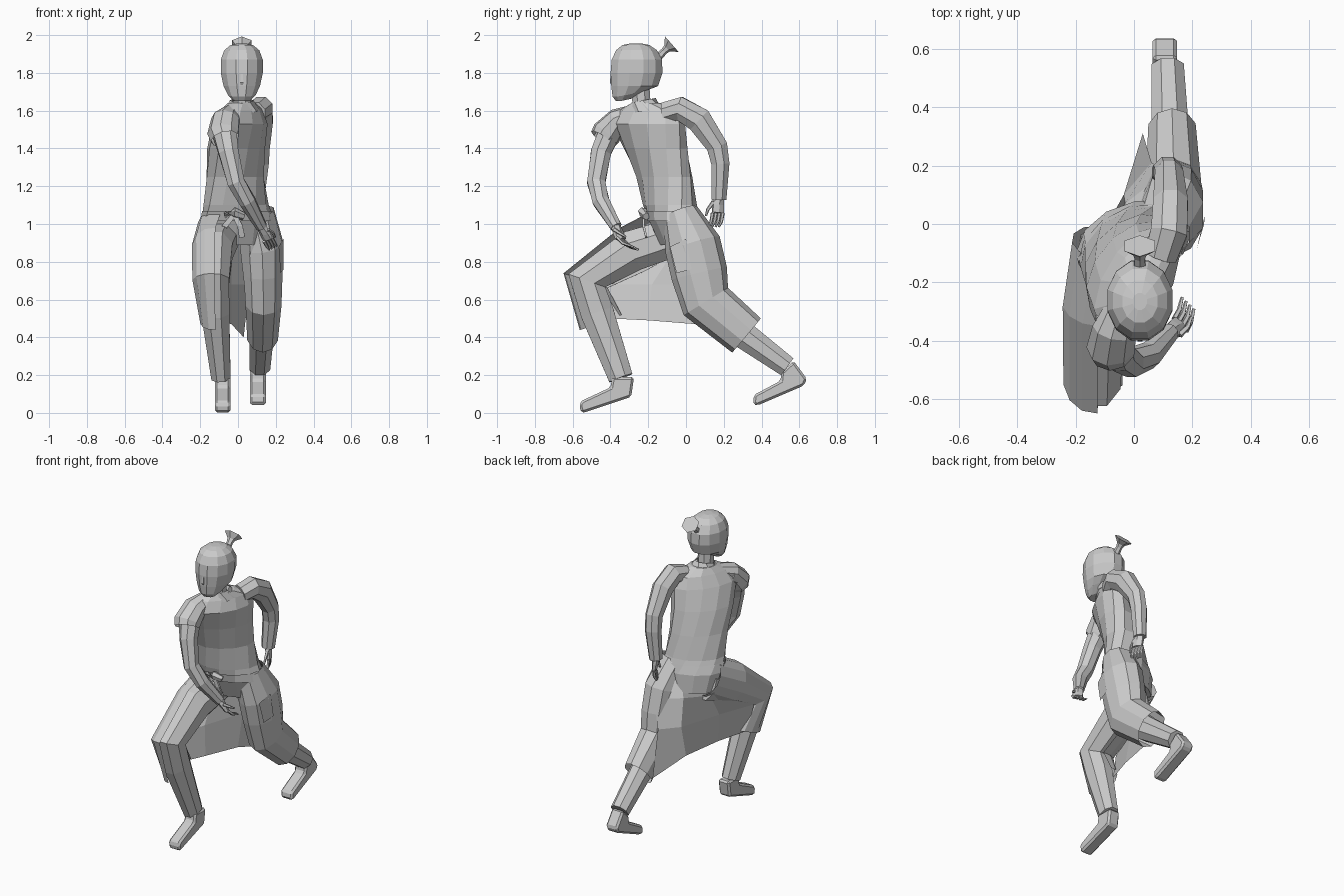
import bpy, bmesh, math
from mathutils import Vector as V


def make(name, verts, faces):
    me = bpy.data.meshes.new(name)
    me.from_pydata([tuple(v) for v in verts], [], faces)
    bm = bmesh.new()
    bm.from_mesh(me)
    bmesh.ops.recalc_face_normals(bm, faces=bm.faces)
    bm.to_mesh(me)
    bm.free()
    ob = bpy.data.objects.new(name, me)
    bpy.context.collection.objects.link(ob)
    return ob


def tube(name, stations, n=8, arc=None, caps=True, level=False):
    """Loft ellipses (x, y, z, side radius, depth radius, yaw) along a path."""
    pts = [V(s[:3]) for s in stations]
    verts, faces = [], []
    cols = n if arc is None else n + 1
    for i, s in enumerate(stations):
        a, b = pts[max(i - 1, 0)], pts[min(i + 1, len(pts) - 1)]
        if 0 < i < len(pts) - 1:
            t = (pts[i] - a).normalized() + (b - pts[i]).normalized()
        else:
            t = b - a
        t = V((0, 0, 1)) if level else t.normalized()
        yaw = math.radians(s[5]) if len(s) > 5 else 0
        side = V((math.cos(yaw), math.sin(yaw), 0))
        side = (side - t * side.dot(t)).normalized()
        up = t.cross(side)
        for k in range(cols):
            if arc:
                ang = math.radians(arc[0] + (arc[1] - arc[0]) * k / n)
            else:
                ang = 2 * math.pi * (k + 0.5) / n
            verts.append(pts[i] + side * s[3] * math.cos(ang) + up * s[4] * math.sin(ang))
    for i in range(len(pts) - 1):
        for k in range(n):
            k2 = (k + 1) % cols
            faces.append((i * cols + k, i * cols + k2, (i + 1) * cols + k2, (i + 1) * cols + k))
    if caps and arc is None:
        faces += [tuple(range(n)), tuple(range((len(pts) - 1) * n, len(pts) * n))]
    return make(name, verts, faces)


def foot(name, profile, x0, x1):
    """Side profile (y, z) extruded across x, with softened edges."""
    n = len(profile)
    verts = [(x, y, z) for x in (x0, x1) for y, z in profile]
    faces = [tuple(range(n)), tuple(range(n, 2 * n))]
    faces += [(i, (i + 1) % n, n + (i + 1) % n, n + i) for i in range(n)]
    ob = make(name, verts, faces)
    m = ob.modifiers.new("soft", "BEVEL")
    m.width, m.segments = 0.012, 1


def hand(name, wrist, tip, across, curl):
    """Palm, four curled fingers and a thumb."""
    w, e, a, c = V(wrist), V(tip), V(across).normalized(), V(curl)
    mid = w.lerp(e, 0.55)
    yaw = math.degrees(math.atan2(a.y, a.x))
    tube(name + "_palm", [(*w, .028, .024, yaw), (*w.lerp(e, .3), .036, .02, yaw),
                          (*mid, .036, .016, yaw)], 6)
    for i in range(4):
        p = mid + a * (i - 1.5) * 0.02
        q = p + (e - w) * 0.28 + c * 0.3
        tube(f"{name}_finger_{i}", [(*p, .010, .010), (*q, .009, .009),
                                    (*(q + (e - w) * 0.17 + c * 0.6), .006, .006)], 5)
    p = w.lerp(e, 0.2) + a * 0.028
    tube(name + "_thumb", [(*p, .012, .012), (*(p + a * .02 + (e - w) * .25 + c * .5), .009, .009),
                           (*(p + a * .02 + (e - w) * .45 + c * .9), .006, .006)], 5)


# Head: rings whose back rises, so the jaw slopes up from the chin
head = tube("head", [(.02, -.33, 1.65, .045, .042), (.02, -.30, 1.675, .075, .092),
                     (.02, -.272, 1.73, .10, .128), (.02, -.262, 1.80, .115, .142),
                     (.02, -.26, 1.87, .115, .138), (.02, -.262, 1.92, .096, .112),
                     (.02, -.265, 1.947, .062, .075), (.02, -.265, 1.956, .025, .03)],
            12, level=True)
for v in head.data.vertices:
    if v.co.z < 1.71:
        v.co.z += max(0, v.co.y + .35) * .22
tube("neck", [(.02, -.205, 1.56, .06, .06), (.02, -.235, 1.64, .05, .052),
              (.02, -.245, 1.74, .05, .055)], 8)
tube("nose", [(.02, -.394, 1.80, .008, .006), (.02, -.396, 1.75, .012, .010),
              (.02, -.390, 1.735, .010, .006)], 4)
tube("topknot", [(.02, -.155, 1.875, .024, .022), (.02, -.115, 1.915, .020, .018),
                 (.02, -.10, 1.93, .026, .022), (.02, -.075, 1.952, .06, .055)], 6)

# Twisted torso of the coat, from hips to shoulders
tube("coat_body", [(.0, -.03, .89, .175, .10, 20), (.0, -.06, 1.02, .20, .13, 20),
                   (-.01, -.085, 1.10, .187, .125, 30), (-.015, -.115, 1.25, .18, .12, 42),
                   (-.01, -.16, 1.40, .195, .122, 52), (.01, -.20, 1.53, .215, .115, 60),
                   (.02, -.195, 1.60, .18, .085, 62), (.02, -.21, 1.64, .085, .07, 55)],
     12, level=True)
tube("collar", [(.02, -.215, 1.60, .10, .085, 40), (.02, -.225, 1.655, .062, .066, 20)],
     8, caps=False)
tube("sash", [(0, -.062, 1.015, .205, .135, 20), (-.005, -.08, 1.07, .197, .133, 27)],
     12, caps=False, level=True)
tube("sash_knot", [(-.07, -.22, 1.05, .02, .02), (-.02, -.225, 1.06, .032, .026),
                   (.03, -.21, 1.04, .02, .02)], 6)
for dx in (-.05, .03):
    tube("sash_end", [(-.02, -.225, 1.05, .018, .008), (-.02 + dx, -.225, .99, .02, .008),
                      (-.02 + dx * 1.4, -.21, .93, .022, .008)], 4)

# Leading arm, reaching across the body, with a flared cap sleeve
tube("leading_arm", [(-.07, -.32, 1.545, .065, .065), (-.075, -.40, 1.50, .07, .068),
                     (-.05, -.45, 1.38, .057, .058), (-.01, -.475, 1.22, .05, .052),
                     (.05, -.45, 1.12, .046, .048), (.125, -.37, .985, .031, .033)])
tube("cap_sleeve", [(-.04, -.27, 1.585, .05, .05), (-.065, -.36, 1.55, .078, .065),
                    (-.078, -.42, 1.48, .085, .082), (-.07, -.44, 1.45, .076, .074)],
     9, caps=False)
hand("leading_hand", (.125, -.37, .985), (.185, -.325, .865), (.6, -.6, .3), (.0, .06, .01))

# Trailing arm, elbow bent behind the body
tube("trailing_arm", [(.09, -.11, 1.59, .06, .06), (.12, -.03, 1.61, .068, .068),
                      (.125, .07, 1.55, .064, .074), (.12, .165, 1.41, .052, .06),
                      (.115, .182, 1.32, .052, .052), (.10, .175, 1.13, .042, .042)])
hand("trailing_hand", (.10, .172, 1.15), (.125, .165, .985), (.4, -.9, 0), (-.02, -.02, 0))

# Trouser legs
tube("leading_leg", [(-.09, -.06, .93, .10, .11), (-.12, -.28, .86, .098, .118),
                     (-.125, -.525, .70, .085, .112), (-.12, -.47, .53, .08, .095),
                     (-.09, -.345, .185, .055, .07)])
tube("trailing_leg", [(.10, .0, .92, .10, .11), (.125, .10, .58, .085, .10),
                      (.125, .28, .43, .07, .08), (.115, .535, .245, .06, .06)])

# Feet
foot("leading_foot", [(-.39, .19), (-.40, .135), (-.55, .065), (-.565, .045), (-.555, 0),
                      (-.53, .005), (-.29, .085), (-.275, .19)], -.122, -.04)
foot("trailing_foot", [(.57, .275), (.64, .18), (.625, .145), (.38, .04), (.355, .045),
                       (.36, .095), (.50, .17), (.505, .215)], .063, .148)

# Coat skirt wrapped round the trailing leg
tube("trailing_skirt", [(.09, -.03, 1.06, .105, .095), (.128, .035, .89, .115, .15),
                        (.133, .07, .74, .108, .15), (.135, .105, .59, .10, .138),
                        (.13, .32, .41, .085, .118)], 10, caps=False)

# Open skirt panel over the outside of the leading leg
tube("leading_skirt", [(-.09, -.07, .98, .125, .13), (-.13, -.28, .865, .116, .135),
                       (-.135, -.53, .70, .108, .125), (-.125, -.45, .48, .075, .12)],
     7, arc=(85, 285))

# Coat back stretched between the legs
rows = [[(-.18, -.10, .98), (-.11, -.01, 1.0), (.0, .05, 1.0), (.10, .06, 1.0)],
        [(-.22, -.22, .82), (-.13, -.07, .85), (-.03, .07, .86), (.11, .18, .86)],
        [(-.21, -.42, .68), (-.12, -.18, .68), (-.035, .10, .68), (.06, .21, .68)],
        [(-.17, -.40, .50), (-.10, -.20, .49), (-.035, .05, .47), (.03, .31, .40)]]
make("skirt_back", [p for r in rows for p in r],
     [(i * 4 + j, i * 4 + j + 1, i * 4 + j + 5, i * 4 + j + 4) for i in range(3) for j in range(3)])

# Pocket flap on the trailing hip
make("trailing_pocket", [(.215, -.085, .88), (.24, .0, .92), (.242, .03, .76), (.225, -.05, .74)],
     [(0, 1, 2, 3)])
